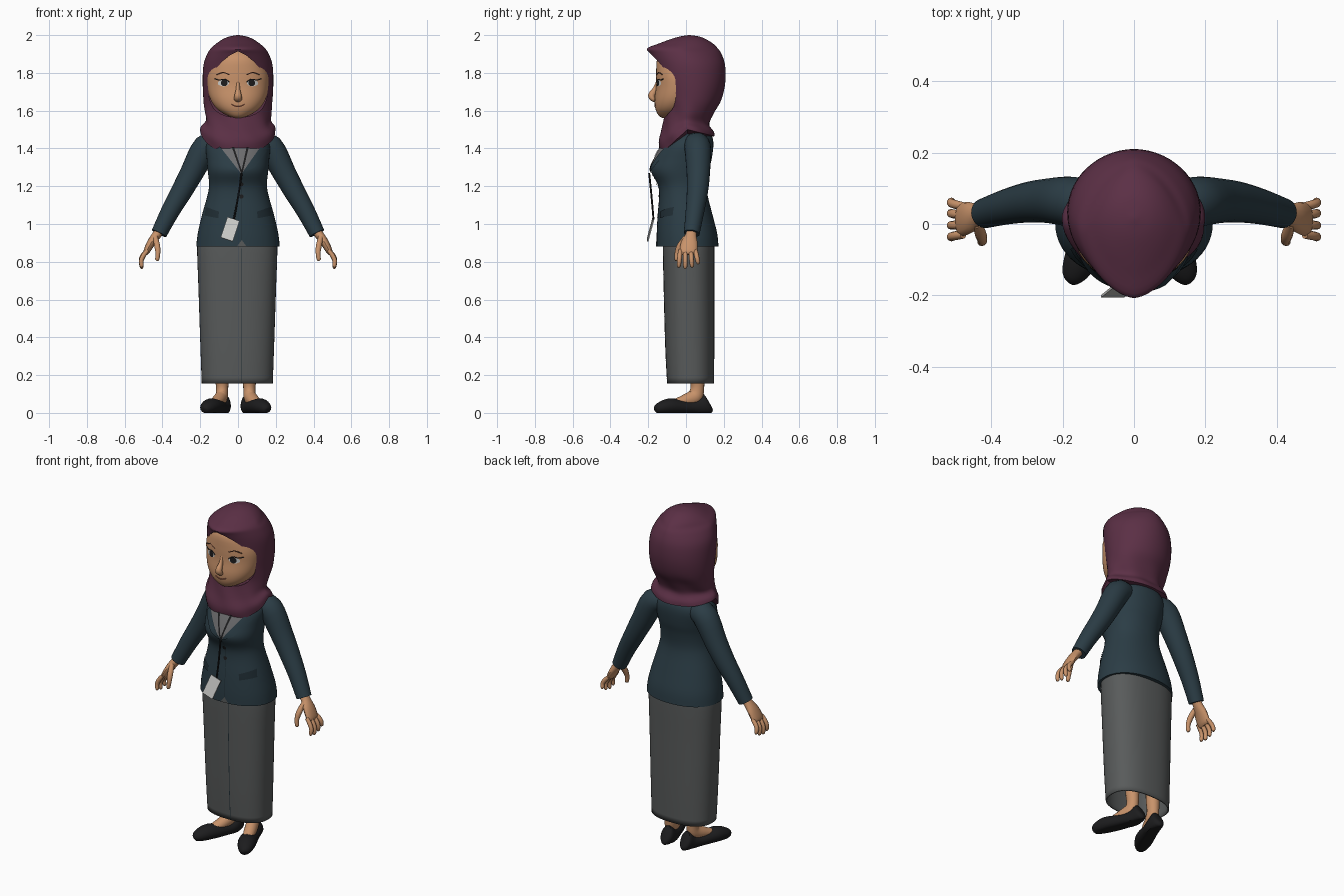
import bpy, bmesh, math
from mathutils import Vector
from mathutils.bvhtree import BVHTree

cube = bpy.data.objects.get("Cube")
if cube:
    bpy.data.objects.remove(cube, do_unlink=True)


def material(name, r, g, b):
    m = bpy.data.materials.new(name)
    m.use_nodes = True
    m.diffuse_color = (r, g, b, 1)
    node = next(n for n in m.node_tree.nodes if n.type == 'BSDF_PRINCIPLED')
    node.inputs["Base Color"].default_value = (r, g, b, 1)
    node.inputs["Roughness"].default_value = 0.8
    return m


skin = material("skin", .58, .29, .145)
plum = material("plum scarf", .105, .029, .06)
navy = material("slate jacket", .024, .046, .06)
trim = material("dark trim", .014, .026, .034)
grey = material("grey skirt", .098, .104, .104)
shirt_grey = material("shirt grey", .15, .15, .155)
black = material("black", .012, .012, .013)
white = material("white", .62, .62, .6)
brown = material("brown", .09, .035, .02)
lip = material("lip", .33, .1, .06)


def finish(name, bm, mat, angle=40):
    bmesh.ops.recalc_face_normals(bm, faces=bm.faces)
    mesh = bpy.data.meshes.new(name)
    bm.to_mesh(mesh)
    bm.free()
    mesh.materials.append(mat)
    obj = bpy.data.objects.new(name, mesh)
    bpy.context.collection.objects.link(obj)
    shade(obj, angle)
    return obj


def shade(obj, angle=40):
    bpy.ops.object.select_all(action='DESELECT')
    obj.select_set(True)
    bpy.context.view_layer.objects.active = obj
    bpy.ops.object.shade_smooth_by_angle(angle=math.radians(angle))


def smooth(rows, n=4):
    """Catmull-Rom interpolation of rows of numbers."""
    out = []
    for i in range(len(rows) - 1):
        a, b, c, d = (rows[max(i - 1, 0)], rows[i], rows[i + 1], rows[min(i + 2, len(rows) - 1)])
        for k in range(n):
            t = k / n
            out.append([q + .5 * t * (r - p + t * (2*p - 5*q + 4*r - s + t * (3*(q - r) + s - p)))
                        for p, q, r, s in zip(a, b, c, d)])
    return out + [list(rows[-1])]


def skin_rings(name, rings, mat, cap_start=True, cap_end=True):
    bm = bmesh.new()
    vs = [[bm.verts.new(p) for p in ring] for ring in rings]
    n = len(vs[0])
    for a, b in zip(vs, vs[1:]):
        for i in range(n):
            bm.faces.new((a[i], a[(i + 1) % n], b[(i + 1) % n], b[i]))
    for ring, wanted in ((vs[0], cap_start), (vs[-1], cap_end)):
        if wanted:
            mid = bm.verts.new(sum((v.co for v in ring), Vector()) / n)
            for i in range(n):
                bm.faces.new((ring[i], ring[(i + 1) % n], mid))
    return finish(name, bm, mat)


def loft(name, rows, mat, cx=0, fold=0, cap_start=True, n=56):
    """Upright body from rows: front z, side z, back z, half width, front y, back y, roundness."""
    rings = []
    for zf, zs, zb, rx, yf, yb, p in smooth(rows):
        ring = []
        for i in range(n):
            a = 2 * math.pi * i / n
            s, c = math.sin(a), math.cos(a)
            z = zs + ((zf if c > 0 else zb) - zs) * abs(c)
            k = 1 + fold * math.sin(7 * a + z * 30) * max(0, 1 - abs(zs - 1.55) / .12)
            x = rx * k * math.copysign(abs(s) ** (2 / p), s)
            y = (yf + yb) / 2 - (yb - yf) / 2 * k * math.copysign(abs(c) ** (2 / p), c)
            ring.append((cx + x, y, z))
        rings.append(ring)
    return skin_rings(name, rings, mat, cap_start)


def level(rows, p=2.2):
    return [(z, z, z, rx, yf, yb, p) for z, rx, yf, yb in rows]


def sweep(name, rows, mat, ref=(0, 1, 0), floor=None, n=16):
    """Tube from rows: x, y, z, half size along ref, half size across it."""
    rows = smooth(rows)
    pts = [Vector(r[:3]) for r in rows]
    rings = []
    for i, r in enumerate(rows):
        t = (pts[min(i + 1, len(pts) - 1)] - pts[max(i - 1, 0)]).normalized()
        u = Vector(ref)
        u = (u - t * u.dot(t)).normalized()
        v = t.cross(u)
        ring = []
        for k in range(n):
            a = 2 * math.pi * k / n
            q = pts[i] + u * r[3] * math.cos(a) + v * r[4] * math.sin(a)
            if floor is not None:
                q.z = max(q.z, floor)
            ring.append(q)
        rings.append(ring)
    return skin_rings(name, rings, mat)


def front_of(obj):
    tree = BVHTree.FromPolygons([v.co for v in obj.data.vertices],
                                [p.vertices for p in obj.data.polygons])

    def y_at(x, z):
        hit = tree.ray_cast(Vector((x, -1, z)), Vector((0, 1, 0)))[0]
        return hit.y if hit else -.02
    return y_at


def plate(name, y_at, outline, mat, lift):
    """Thin patch with a convex x, z outline laid on a front surface."""
    bm = bmesh.new()
    bm.faces.new([bm.verts.new((x, 0, z)) for x, z in outline])
    for axis, pick in (((1, 0, 0), 0), ((0, 0, 1), 1)):
        lo, hi = min(p[pick] for p in outline), max(p[pick] for p in outline)
        for k in range(1, 12):
            bmesh.ops.bisect_plane(bm, geom=bm.verts[:] + bm.edges[:] + bm.faces[:],
                                   plane_co=Vector(axis) * (lo + (hi - lo) * k / 12), plane_no=axis)
    for v in bm.verts:
        v.co.y = y_at(v.co.x, v.co.z) - lift
    return finish(name, bm, mat)


def stroke(name, y_at, pts, r, mat):
    return sweep(name, [(x, y_at(x, z), z, r, r) for x, z in smooth(pts)], mat, n=6)


def oval(cx, cz, rx, rz, n=18):
    return [(cx + rx * math.cos(2 * math.pi * i / n), cz + rz * math.sin(2 * math.pi * i / n))
            for i in range(n)]


# Skirt, open at the hem
skirt = loft("skirt", level([(.155, .188, -.1, .148), (.35, .195, -.11, .15), (.65, .205, -.118, .15),
                             (.9, .212, -.122, .15), (.95, .19, -.11, .14)], 2.4),
             grey, cx=-.004, cap_start=False)
wall = skirt.modifiers.new("wall", 'SOLIDIFY')
wall.thickness = .008
skirt_front = front_of(skirt)
plate("skirt_seam", skirt_front, [(.018, .16), (.022, .16), (.022, .87), (.018, .87)], trim, .001)

# Jacket
jacket = loft("jacket", level([(.88, .221, -.155, .172), (.95, .213, -.155, .165), (1.05, .19, -.15, .14),
                               (1.15, .162, -.142, .115), (1.21, .153, -.15, .11), (1.28, .16, -.185, .12),
                               (1.34, .165, -.17, .135), (1.42, .168, -.13, .145), (1.47, .13, -.09, .135),
                               (1.5, .07, -.05, .1)]), navy)
chest = front_of(jacket)
plate("shirt", chest, [(.018, 1.265), (.125, 1.41), (-.1, 1.41)], shirt_grey, .002)
for s, side in ((1, "left"), (-1, "right")):
    plate(side + "_lapel", chest, [(.018, 1.265), (.018 + s * .07, 1.3), (.012 + s * .14, 1.385),
                                   (.012 + s * .108, 1.41)], navy, .007)
    plate(side + "_neck_strap", chest, [(.016, 1.27), (.024, 1.27), (.018 + s * .04, 1.41),
                                        (.006 + s * .04, 1.41)], black, .005)
    plate(side + "_pocket_flap", chest, [(s * .1, 1.065), (s * .17, 1.09), (s * .178, 1.045),
                                         (s * .105, 1.03)], trim, .006)
plate("jacket_opening", chest, [(.019, .89), (.022, .89), (.022, 1.26), (.019, 1.26)], trim, .002)
plate("hem_notch", chest, [(-.005, .882), (.045, .882), (.02, .915)], grey, .003)
for i in range(2):
    plate("button_%d" % (i + 1), chest, oval(.018, 1.21 - i * .065, .011, .011), black, .006)

# Name badge on its strap
sweep("badge_strap", [(.02, -.195, 1.27, .005, .005), (.0, -.182, 1.14, .005, .005),
                      (-.022, -.172, 1.025, .005, .005)], black, n=8)
bpy.ops.mesh.primitive_cube_add(size=1, location=(-.042, -.188, .972), rotation=(-.25, .32, 0))
badge = bpy.context.object
badge.name = "badge"
badge.scale = (.068, .007, .118)
badge.data.materials.append(white)

# Head and face
head = loft("head", level([(1.562, .02, -.125, -.07), (1.575, .06, -.145, -.02), (1.61, .112, -.162, .03),
                           (1.66, .146, -.166, .07), (1.73, .162, -.158, .09), (1.8, .16, -.158, .09),
                           (1.88, .125, -.15, .07), (1.93, .06, -.1, .03)], 2.1), skin)
face = front_of(head)
sweep("nose", [(0, -.145, 1.76, .008, .01), (0, -.162, 1.715, .011, .014), (0, -.182, 1.68, .019, .019),
               (0, -.172, 1.658, .02, .012), (0, -.16, 1.65, .008, .005)], skin, ref=(1, 0, 0))
stroke("mouth", face, [(-.034, 1.632), (-.015, 1.624), (0, 1.622), (.015, 1.624), (.034, 1.632)], .003, lip)
for s, side in ((1, "left"), (-1, "right")):
    plate(side + "_eye_white", face, oval(s * .077, 1.746, .03, .017), white, .002)
    plate(side + "_iris", face, oval(s * .073, 1.747, .018, .018), black, .004)
    stroke(side + "_lashes", face, [(s * .045, 1.75), (s * .07, 1.766), (s * .1, 1.762), (s * .122, 1.768)],
           .003, black)
    stroke(side + "_brow", face, [(s * .045, 1.79), (s * .08, 1.802), (s * .115, 1.79)], .003, brown)

# Headscarf with a pointed peak and a face opening
scarf = loft("headscarf", [(1.37, 1.5, 1.465, .2, -.136, .152, 2), (1.43, 1.52, 1.49, .194, -.146, .147, 2),
                           (1.5, 1.548, 1.53, .172, -.128, .125, 2)] +
             [(z, z, z, rx, yf, yb, p) for z, rx, yf, yb, p in
              ((1.59, .176, -.112, .148, 2), (1.66, .183, -.122, .188, 2), (1.75, .187, -.142, .208, 2),
               (1.84, .183, -.165, .207, 1.9), (1.9, .163, -.192, .188, 1.75), (1.93, .143, -.205, .168, 1.65),
               (1.955, .115, -.145, .143, 1.75), (1.977, .083, -.085, .108, 1.9),
               (1.992, .048, -.035, .072, 2), (2, .005, .012, .022, 2))], plum, fold=.022)
half = smooth([(0, 1.915), (.05, 1.888), (.1, 1.842), (.14, 1.785), (.155, 1.72), (.15, 1.66),
               (.122, 1.605), (.07, 1.574), (0, 1.562)], 3)
arch = half + [(-x, z) for x, z in half[-2:0:-1]]
cutter = skin_rings("face_cutter", [[(x, y, z) for x, z in arch] for y in (-.5, 0)], plum)
cutter.hide_render = True
cut = scarf.modifiers.new("opening", 'BOOLEAN')
cut.operation, cut.solver, cut.object = 'DIFFERENCE', 'EXACT', cutter
bpy.ops.object.select_all(action='DESELECT')
scarf.select_set(True)
bpy.context.view_layer.objects.active = scarf
bpy.ops.object.modifier_apply(modifier=cut.name)
bpy.data.objects.remove(cutter, do_unlink=True)
shade(scarf)

for s, side in ((1, "left"), (-1, "right")):
    # Sleeves and hands
    sweep(side + "_sleeve", [(s * x, y, z, r, r) for x, y, z, r in
                             ((.1, .05, 1.42, .06), (.17, .062, 1.405, .07), (.245, .065, 1.27, .062),
                              (.3, .06, 1.17, .056), (.36, .047, 1.065, .049), (.418, .03, .95, .042))],
          navy, n=24)
    sweep(side + "_palm", [(s * x, y, z, a, b) for x, y, z, a, b in
                           ((.41, .03, .97, .027, .024), (.432, .026, .94, .03, .024),
                            (.46, .018, .9, .044, .022), (.484, .012, .855, .046, .017),
                            (.49, .012, .838, .035, .009))], skin)
    for name, y, length in (("index", -.03, .085), ("middle", -.003, .092),
                            ("ring", .025, .085), ("little", .05, .068)):
        sweep(side + "_%s_finger" % name,
              [(s * (.478 + .035 * math.sin(t * 2.2)), y * (1 + .3 * t), .862 - length * t * 1.08, r, r)
               for t, r in ((0, .011), (.3, .0125), (.6, .012), (.9, .0105), (1, .004))], skin, n=10)
    sweep(side + "_thumb", [(s * x, y, z, r, r) for x, y, z, r in
                            ((.438, 0, .93, .014), (.428, -.032, .885, .016), (.424, -.047, .845, .013),
                             (.428, -.05, .812, .011), (.43, -.05, .805, .004))], skin, n=10)

    # Legs and slip-on shoes, toes turned out
    sweep(side + "_leg", [(-.012 + s * x, y, z, a, b) for x, y, z, a, b in
                          ((.075, .055, .6, .05, .05), (.073, .058, .22, .038, .04), (.072, .06, .13, .032, .036),
                           (.076, .045, .085, .034, .042), (.092, 0, .066, .034, .034),
                           (.112, -.05, .05, .03, .026))], skin, ref=(1, 0, 0))
    sweep(side + "_shoe", [(-.012 + s * x, y, z, a, b) for x, y, z, a, b in
                           ((.062, .122, .055, .018, .038), (.063, .112, .05, .034, .055),
                            (.068, .07, .032, .042, .045), (.085, .02, .028, .045, .036),
                            (.108, -.04, .032, .05, .04), (.132, -.09, .034, .049, .042),
                            (.153, -.135, .026, .038, .032), (.162, -.158, .018, .022, .02),
                            (.165, -.164, .015, .006, .008))], black, ref=(1, 0, 0), floor=0, n=24)
